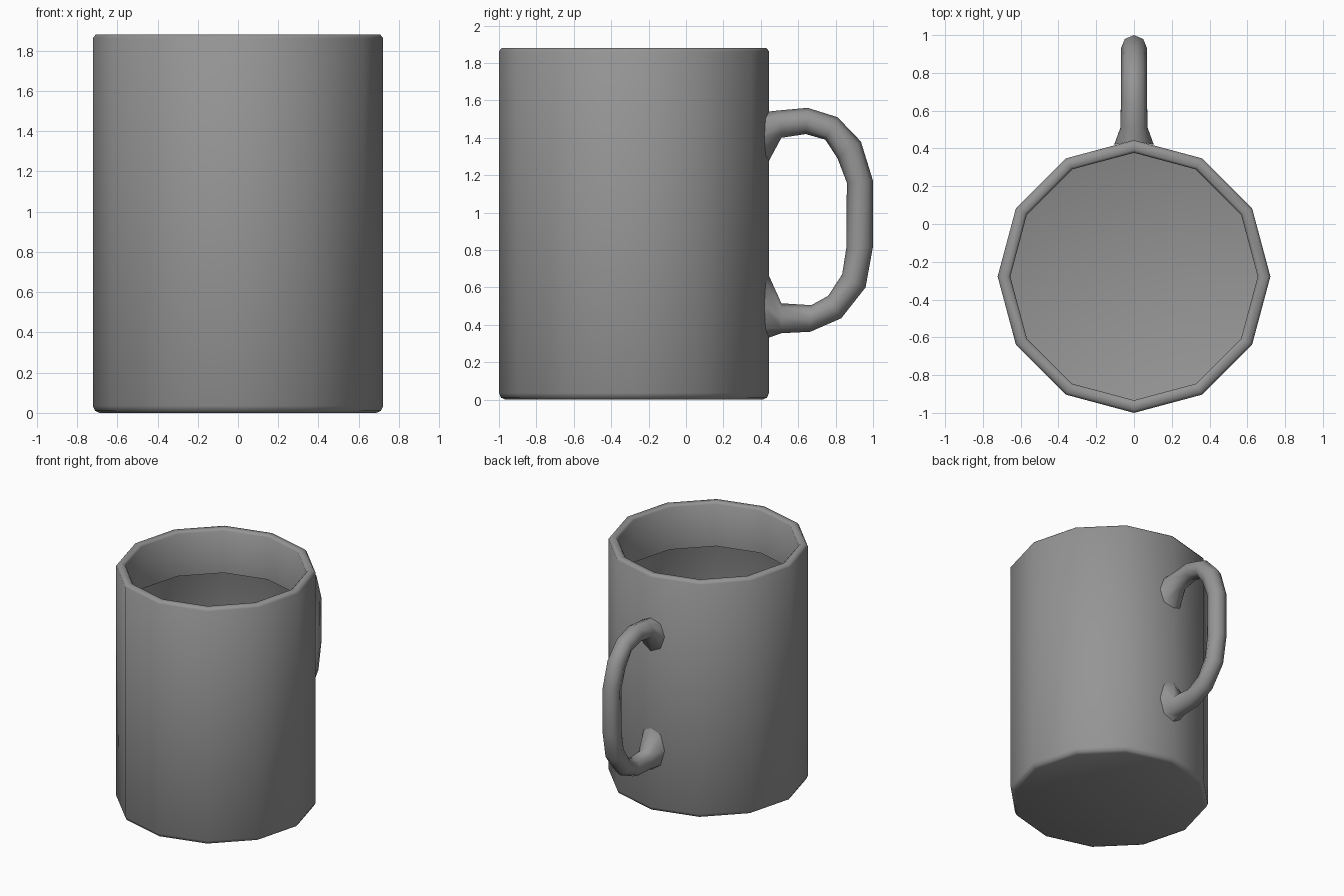
import bpy, math
from mathutils import Vector

if "Cube" in bpy.data.objects:
    bpy.data.objects.remove(bpy.data.objects["Cube"])

SIDES = 12
CENTRE_Y = -0.278

grey = bpy.data.materials.new("mug grey")
grey.diffuse_color = (0.30, 0.30, 0.30, 1)
grey.use_nodes = True
grey.node_tree.nodes["Principled BSDF"].inputs["Base Color"].default_value = grey.diffuse_color


def make_object(name, verts, faces, angle):
    mesh = bpy.data.meshes.new(name)
    mesh.from_pydata(verts, [], faces)
    mesh.materials.append(grey)
    obj = bpy.data.objects.new(name, mesh)
    bpy.context.collection.objects.link(obj)
    bpy.ops.object.select_all(action='DESELECT')
    obj.select_set(True)
    bpy.context.view_layer.objects.active = obj
    bpy.ops.object.shade_smooth_by_angle(angle=math.radians(angle))
    return obj


def bridge(rings, n):
    """Quads joining consecutive rings of n vertices."""
    return [(i * n + k, i * n + (k + 1) % n,
             (i + 1) * n + (k + 1) % n, (i + 1) * n + k)
            for i in range(rings - 1) for k in range(n)]


# Mug body: twelve-sided shell, rounded rim and a short inner lip
profile = [(0.688, 0.0), (0.71, 0.01), (0.722, 0.035), (0.722, 1.862),
           (0.708, 1.88), (0.668, 1.88), (0.655, 1.865), (0.655, 1.53)]
verts = []
for r, z in profile:
    for k in range(SIDES):
        a = math.tau * k / SIDES
        verts.append((r * math.cos(a), CENTRE_Y + r * math.sin(a), z))
faces = bridge(len(profile), SIDES)
faces.append(tuple(reversed(range(SIDES))))  # base
make_object("mug_body", verts, faces, 60)

# Handle: eight-sided tube, each ring given by its outer and inner (y, z)
# points and its half width
sections = [
    ((0.44, 1.54), (0.44, 1.27), 0.105),
    ((0.505, 1.547), (0.51, 1.40), 0.072),
    ((0.65, 1.56), (0.64, 1.42), 0.069),
    ((0.81, 1.51), (0.745, 1.39), 0.069),
    ((0.935, 1.38), (0.81, 1.29), 0.069),
    ((1.0, 1.17), (0.86, 1.16), 0.069),
    ((1.0, 0.82), (0.857, 0.81), 0.069),
    ((0.96, 0.60), (0.835, 0.67), 0.069),
    ((0.83, 0.435), (0.76, 0.555), 0.069),
    ((0.665, 0.363), (0.67, 0.505), 0.069),
    ((0.51, 0.355), (0.51, 0.515), 0.072),
    ((0.44, 0.33), (0.44, 0.67), 0.105),
]
N = 8
verts = []
for i, (outer, inner, w) in enumerate(sections):
    o, n = Vector((0, *outer)), Vector((0, *inner))
    mid, out = (o + n) / 2, (o - n) / 2
    for k in range(N):
        a = math.tau * k / N
        p = mid + out * math.cos(a) + Vector((w * math.sin(a), 0, 0))
        if i in (0, len(sections) - 1):
            p.y -= 0.2 * abs(p.x)  # ends wrap around the wall corner
        verts.append(p)
make_object("handle", verts, bridge(len(sections), N), 60)
